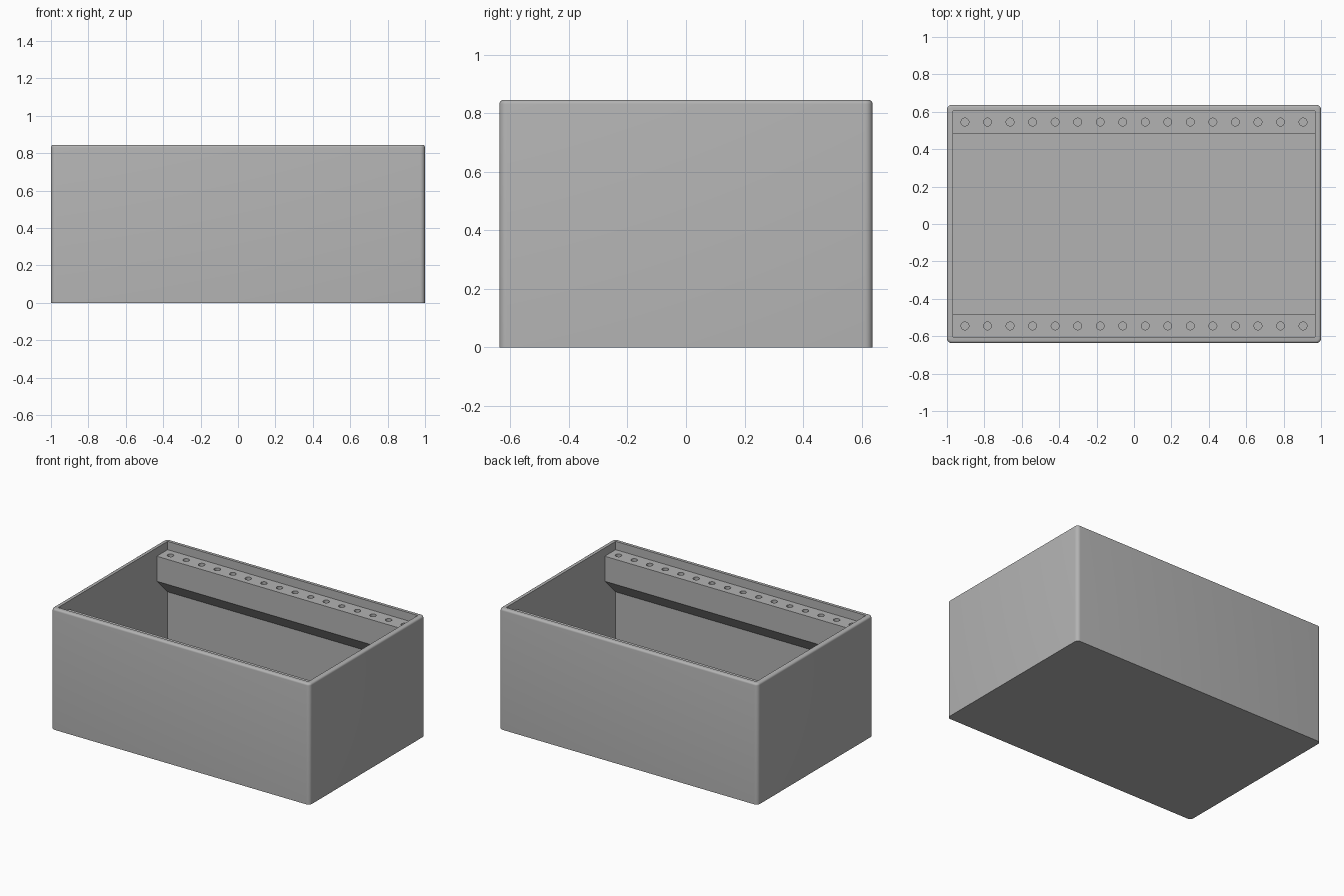
import bpy, bmesh, math

if "Cube" in bpy.data.objects:
    bpy.data.objects.remove(bpy.data.objects["Cube"])

L, W, H = 2.0, 1.274, 0.845      # outer size
T = 0.032                        # wall thickness
IX, IY = L / 2 - T, W / 2 - T    # inner half sizes

grey = bpy.data.materials.new("plain grey")
grey.diffuse_color = (0.45, 0.45, 0.45, 1)
grey.use_nodes = True
grey.node_tree.nodes["Principled BSDF"].inputs["Base Color"].default_value = grey.diffuse_color


def make_object(name, bm):
    bmesh.ops.recalc_face_normals(bm, faces=bm.faces)
    mesh = bpy.data.meshes.new(name)
    bm.to_mesh(mesh)
    bm.free()
    mesh.materials.append(grey)
    obj = bpy.data.objects.new(name, mesh)
    bpy.context.collection.objects.link(obj)
    return obj


def add_box(bm, lo, hi):
    verts = bmesh.ops.create_cube(bm, size=1)["verts"]
    for v in verts:
        for i in range(3):
            v.co[i] = lo[i] if v.co[i] < 0 else hi[i]


def cut(obj, cutter):
    mod = obj.modifiers.new("cut", 'BOOLEAN')
    mod.operation, mod.solver, mod.object = 'DIFFERENCE', 'EXACT', cutter
    bpy.ops.object.select_all(action='DESELECT')
    bpy.context.view_layer.objects.active = obj
    obj.select_set(True)
    bpy.ops.object.modifier_apply(modifier=mod.name)
    bpy.data.objects.remove(cutter)
    bpy.ops.object.shade_smooth_by_angle(angle=math.radians(30))


# Open box: rounded upright corners and a softened outer rim
bm = bmesh.new()
add_box(bm, (-L / 2, -W / 2, 0), (L / 2, W / 2, H))
upright = [e for e in bm.edges if abs(e.verts[0].co.z - e.verts[1].co.z) > 0.1]
bmesh.ops.bevel(bm, geom=upright, offset=0.026, segments=6, profile=0.5, affect='EDGES')
rim = [e for e in bm.edges if all(v.co.z > H - 0.001 for v in e.verts)]
bmesh.ops.bevel(bm, geom=rim, offset=0.014, segments=4, profile=0.5, affect='EDGES')
box = make_object("box", bm)

bm = bmesh.new()
add_box(bm, (-IX, -IY, T), (IX, IY, H + 0.2))
cut(box, make_object("cavity_cutter", bm))

# Rails along both long walls, sloped underneath, with a row of blind holes
TOP, DEPTH, DROP, SINK = 0.787, 0.12, 0.175, 0.005
HOLES, PITCH, RADIUS, HOLE_DEPTH = 16, 0.1205, 0.021, 0.12
for name, side in (("front_rail", -1), ("back_rail", 1)):
    profile = [(IY + SINK, TOP), (IY - DEPTH, TOP), (IY - DEPTH, TOP - DROP),
               (IY, TOP - DROP - DEPTH), (IY + SINK, TOP - DROP - DEPTH)]
    bm = bmesh.new()
    face = bm.faces.new([bm.verts.new((-IX - SINK, side * y, z)) for y, z in profile])
    ext = bmesh.ops.extrude_face_region(bm, geom=[face])["geom"]
    for v in ext:
        if isinstance(v, bmesh.types.BMVert):
            v.co.x = IX + SINK
    rail = make_object(name, bm)

    bm = bmesh.new()
    for i in range(HOLES):
        new = bmesh.ops.create_cone(bm, cap_ends=True, segments=24, radius1=RADIUS,
                                    radius2=RADIUS, depth=2 * HOLE_DEPTH)["verts"]
        bmesh.ops.translate(bm, verts=new, vec=((i - (HOLES - 1) / 2) * PITCH,
                                                side * (IY - DEPTH / 2), TOP))
    cut(rail, make_object("hole_cutter", bm))
